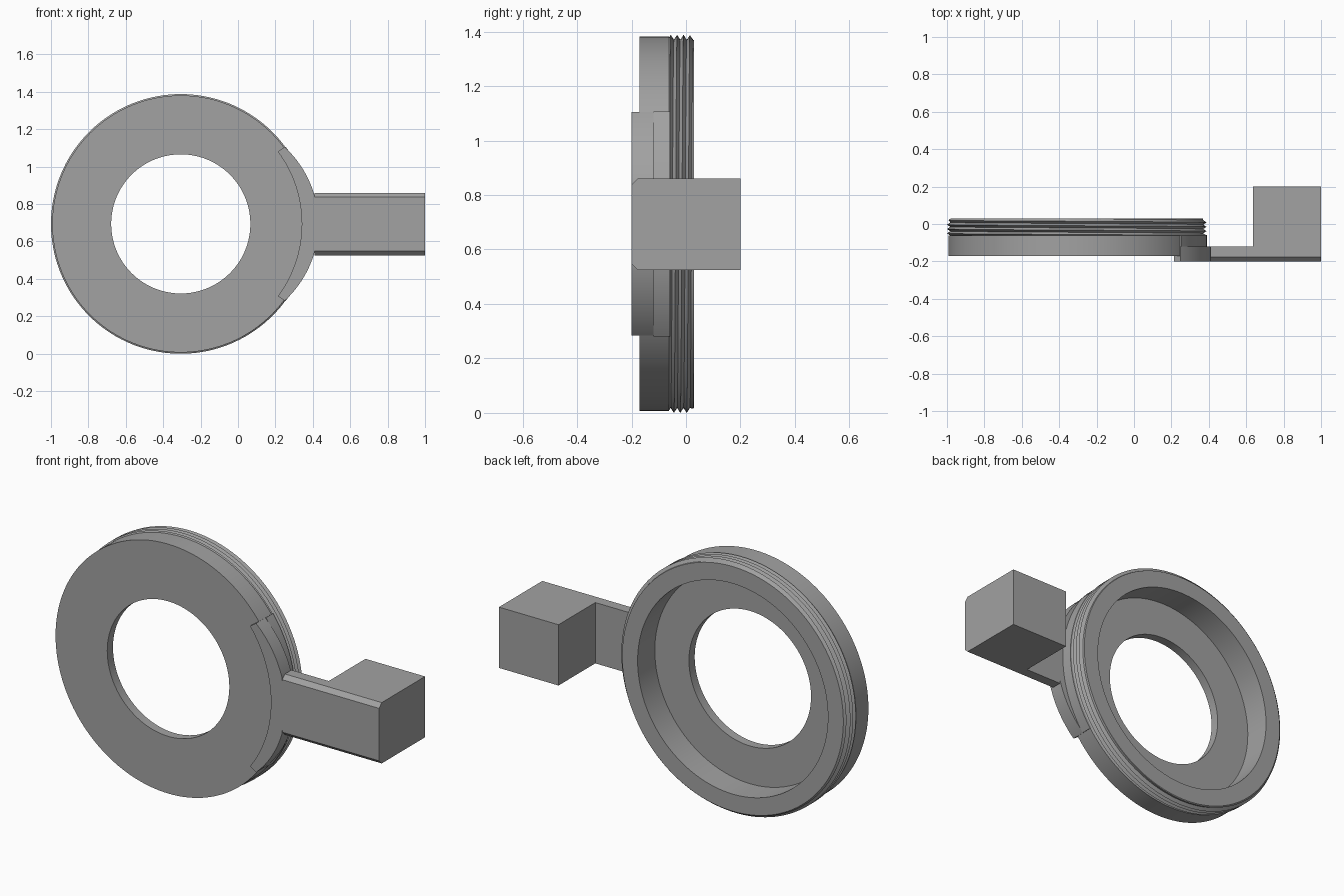
import bpy, bmesh, math

if "Cube" in bpy.data.objects:
    bpy.data.objects.remove(bpy.data.objects["Cube"])

CX, CZ = -0.306, 0.694           # ring axis position
SEG = 144
Y0, Y1, PITCH = -0.062, 0.03, 0.0235   # threaded band
R_TOP, R_ROOT = 0.694, 0.676

grey = bpy.data.materials.new("mid grey")
grey.diffuse_color = (0.36, 0.36, 0.36, 1)
grey.use_nodes = True
grey.node_tree.nodes["Principled BSDF"].inputs["Base Color"].default_value = grey.diffuse_color


def finish(bm, name, smooth=True):
    bmesh.ops.remove_doubles(bm, verts=bm.verts[:], dist=1e-5)
    bmesh.ops.recalc_face_normals(bm, faces=bm.faces[:])
    me = bpy.data.meshes.new(name)
    bm.to_mesh(me)
    bm.free()
    me.materials.append(grey)
    ob = bpy.data.objects.new(name, me)
    bpy.context.collection.objects.link(ob)
    if smooth:
        bpy.ops.object.select_all(action='DESELECT')
        ob.select_set(True)
        bpy.context.view_layer.objects.active = ob
        bpy.ops.object.shade_smooth_by_angle(angle=math.radians(25))
    return ob


def prism(points, axis, lo, hi):
    """Extrude a flat outline: axis 'y' takes (x, z) points, 'z' takes (x, y)."""
    bm = bmesh.new()
    def place(p, h):
        return (p[0], h, p[1]) if axis == 'y' else (p[0], p[1], h)
    a = [bm.verts.new(place(p, lo)) for p in points]
    b = [bm.verts.new(place(p, hi)) for p in points]
    bm.faces.new(a)
    bm.faces.new(b[::-1])
    for i in range(len(a)):
        j = (i + 1) % len(a)
        bm.faces.new((a[i], a[j], b[j], b[i]))
    return bm


def arc(cx, r, a0, a1, n):
    return [(cx + r * math.cos(a0 + (a1 - a0) * i / n),
             CZ + r * math.sin(a0 + (a1 - a0) * i / n)) for i in range(n + 1)]


def thread_radius(y, turn):
    """Triangular screw thread with a chamfered run-out at the back."""
    t = ((y - Y0) / PITCH - turn) % 1.0
    r = R_ROOT + (R_TOP - R_ROOT) * abs(2 * t - 1)
    return min(r, 0.674 + (Y1 - y) * 1.2)


# Ring: flat front flange, helical thread, recessed back
bm = bmesh.new()
steps = 2 * (int((Y1 - Y0) / PITCH) + 3)
columns = []
for s in range(SEG + 1):
    turn = s / SEG
    a = 2 * math.pi * turn
    prof = [(0.372, -0.17), (0.687, -0.17), (0.687, Y0)]
    for k in range(steps + 1):
        y = min(max(Y0 + (k / 2 + turn - 1) * PITCH, Y0), Y1)
        prof.append((thread_radius(y, turn), y))
    prof += [(0.58, Y1), (0.58, -0.12), (0.372, -0.12)]
    columns.append([bm.verts.new((CX + r * math.cos(a), y, CZ + r * math.sin(a)))
                    for r, y in prof])
for c, d in zip(columns, columns[1:]):
    for i in range(len(c)):
        j = (i + 1) % len(c)
        bm.faces.new((c[i], c[j], d[j], d[i]))
finish(bm, "threaded_ring")

# Crescent pad joining arm to ring, standing proud of the ring front
half = math.atan2(0.411, 0.378)
outer = [(min(x, 0.41), z) for x, z in arc(-0.128, 0.558, -half, half, 48)]
inner = arc(CX, 0.647, 0.64, -0.64, 32)
finish(prism(outer + inner, 'y', -0.2, -0.12), "crescent_pad")

# Thin saddle hugging the flange behind the pad
saddle = arc(CX, 0.696, -0.635, 0.635, 40) + arc(CX, 0.65, 0.635, -0.635, 40)
finish(prism(saddle, 'y', -0.12, -0.058), "flange_saddle")

# Arm with end block: L-shaped plan, long front edges chamfered
plan = [(0.41, -0.2), (1, -0.2), (1, 0.2), (0.637, 0.2), (0.637, -0.12), (0.41, -0.12)]
bm = prism(plan, 'z', 0.525, 0.86)
front = [e for e in bm.edges
         if all(v.co.y < -0.199 for v in e.verts)
         and abs(e.verts[0].co.x - e.verts[1].co.x) > 0.1]
bmesh.ops.bevel(bm, geom=front, offset=0.023, segments=1, affect='EDGES')
finish(bm, "arm_and_block", smooth=False)
